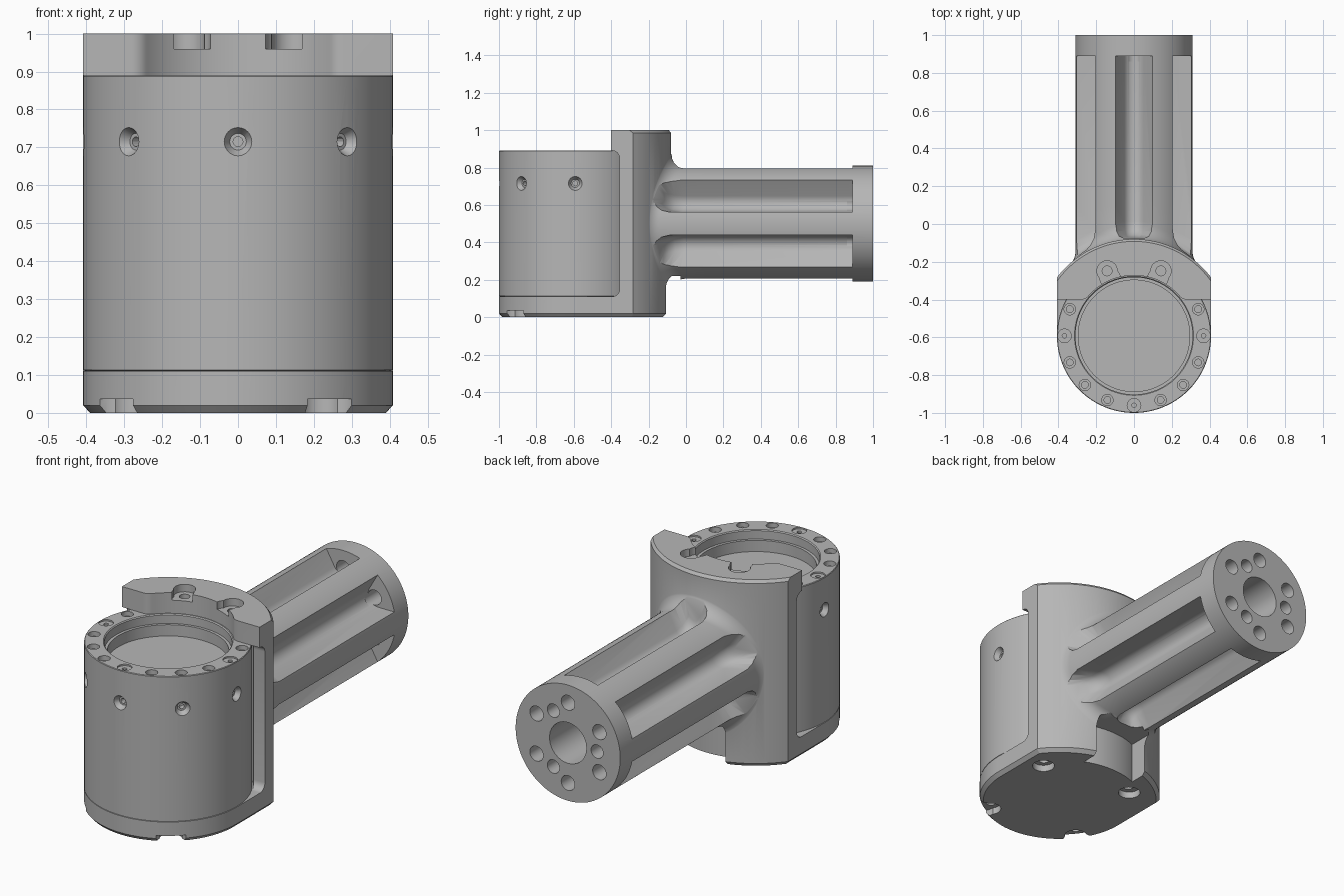
import bpy, bmesh, math
from mathutils import Vector, Matrix

cube = bpy.data.objects.get("Cube")
if cube:
    bpy.data.objects.remove(cube)

AX = -0.592            # depth position of the motor axis
R_CAN, R_BACK, R_ARM, FIL = 0.408, 0.512, 0.31, 0.09

mat = bpy.data.materials.new("machined_grey")
mat.use_nodes = True
grey = (0.47, 0.47, 0.47, 1)
mat.diffuse_color = grey
mat.node_tree.nodes["Principled BSDF"].inputs["Base Color"].default_value = grey


def finish(name, bm):
    bmesh.ops.recalc_face_normals(bm, faces=bm.faces)
    me = bpy.data.meshes.new(name)
    bm.to_mesh(me)
    bm.free()
    me.materials.append(mat)
    ob = bpy.data.objects.new(name, me)
    bpy.context.collection.objects.link(ob)
    return ob


def loft(name, rings):
    """Closed solid through matching rings of points."""
    bm = bmesh.new()
    rows = [[bm.verts.new(p) for p in ring] for ring in rings]
    n = len(rows[0])
    for a, b in zip(rows, rows[1:]):
        for i in range(n):
            j = (i + 1) % n
            bm.faces.new((a[i], a[j], b[j], b[i]))
    bm.faces.new(rows[0])
    bm.faces.new(rows[-1])
    return finish(name, bm)


def cyl(p0, p1, r0, r1=None, n=24):
    p0, p1 = Vector(p0), Vector(p1)
    d = p1 - p0
    bm = bmesh.new()
    m = Matrix.Translation((p0 + p1) / 2) @ d.to_track_quat('Z', 'Y').to_matrix().to_4x4()
    bmesh.ops.create_cone(bm, cap_ends=True, segments=n, radius1=r0,
                          radius2=r0 if r1 is None else r1, depth=d.length, matrix=m)
    return finish("cutter", bm)


def box(lo, hi, round_y=0):
    """Box; round_y rounds its two back edges that run along x."""
    lo, hi = Vector(lo), Vector(hi)
    bm = bmesh.new()
    bmesh.ops.create_cube(bm, size=1, matrix=Matrix.Translation((lo + hi) / 2)
                          @ Matrix.Diagonal((*(hi - lo), 1)))
    if round_y:
        edges = [e for e in bm.edges if all(abs(v.co.y - hi.y) < 1e-4 for v in e.verts)
                 and abs(e.verts[0].co.z - e.verts[1].co.z) < 1e-4]
        bmesh.ops.bevel(bm, geom=edges, offset=round_y, segments=6,
                        profile=0.5, affect='EDGES')
    return finish("cutter", bm)


def combine(target, parts, op='DIFFERENCE'):
    for p in parts:
        mod = target.modifiers.new("cut", 'BOOLEAN')
        mod.operation, mod.solver, mod.object = op, 'EXACT', p
    dg = bpy.context.evaluated_depsgraph_get()
    me = bpy.data.meshes.new_from_object(target.evaluated_get(dg))
    target.modifiers.clear()
    target.data = me
    for p in parts:
        bpy.data.objects.remove(p)


def smooth(ob):
    bpy.ops.object.select_all(action='DESELECT')
    ob.select_set(True)
    bpy.context.view_layer.objects.active = ob
    bpy.ops.object.shade_smooth_by_angle(angle=math.radians(28))


def polar(r, deg, z):
    a = math.radians(deg)
    return (r * math.cos(a), AX + r * math.sin(a), z)


def wall(x):
    """Depth of the curved back face, levelled off near the sides."""
    return AX + math.sqrt(R_BACK ** 2 - min(abs(x), 0.36) ** 2)


# Bracket body: round front, straight sides, larger arc at the back
def outline(front_inset, back_inset, z):
    rf, rb = R_CAN - front_inset, R_BACK - back_inset
    a0 = math.degrees(math.acos(rf / rb))
    front = [polar(rf, 180 + 180 * i / 64, z) for i in range(65)]
    back = [polar(rb, a0 + (180 - 2 * a0) * i / 40, z) for i in range(41)]
    return front + back


bracket = loft("bracket_with_arm", [outline(0.018, 0.018, 0), outline(0, 0, 0.02),
                                    outline(0, 0, 0.985), outline(0, 0.012, 1)])


# Arm: round bar with a rolled fillet where it meets the curved back wall
def flare_point(c, t):
    """Radius and depth on the fillet: t = 0 on the bar, 1 on the wall."""
    lean = math.asin((R_ARM + 0.02) * c / R_BACK * c)
    a = (math.pi / 2 - lean) * t
    y = wall(R_ARM * c) + FIL * (1 - math.sin(lean)) / math.cos(lean) - 0.004
    return R_ARM + FIL * (1 - math.cos(a)), y - FIL * math.sin(a)


def arm_ring(radius_and_y):
    pts = []
    for i in range(96):
        a = 2 * math.pi * i / 96
        r, y = radius_and_y(abs(math.cos(a)))
        pts.append((r * math.cos(a), y, 0.5 + r * math.sin(a)))
    return pts


def root_point(c):
    r, y = flare_point(c, 1)
    return r, y - 0.03


rings = [arm_ring(lambda c: (0.3, -0.5)), arm_ring(root_point)]
rings += [arm_ring(lambda c: flare_point(c, 1 - k / 8)) for k in range(9)]
rings += [arm_ring(lambda c: (R_ARM, y)) for y in (0.1, 0.89, 1.0)]
combine(bracket, [loft("arm", rings)], 'UNION')

# Open top: straight lip edge rounding into a circle about the axis
lip_y, lip_r, soft = -0.4, 0.32, 0.05
cy = lip_y + soft - AX
cx = math.sqrt((lip_r + soft) ** 2 - cy * cy)
beta = math.atan2(cy, cx)
half = [(1, -2), (1, lip_y)]
for i in range(9):
    a = -math.pi / 2 - (math.pi / 2 - beta) * i / 8
    half.append((cx + soft * math.cos(a), AX + cy + soft * math.sin(a)))
for i in range(1, 25):
    a = beta + (math.pi / 2 - beta) * i / 25
    half.append((lip_r * math.cos(a), AX + lip_r * math.sin(a)))
opening = half + [(-x, y) for x, y in reversed(half)]

# Pocket for the motor and the port in the lower back
port = box((-0.16, -0.25, -0.1), (0.16, -0.03, 0.22))
combine(port, [cyl((0, AX, -0.2), (0, AX, 0.3), 0.418, n=96)])
cuts = [box((-1, -2, 0.11), (1, -0.355, 0.89), 0.04),
        cyl((0, AX, 0.11), (0, AX, 0.89), 0.414, n=96),
        loft("opening", [[(x, y, z) for x, y in opening] for z in (0.88, 1.2)]),
        port]

# Six rounded V grooves along the arm, fading out against the wall
arc = [(0.058 * math.cos(t), 0.238 + 0.058 * math.sin(t))
       for t in (math.radians(-30 - 12 * i) for i in range(11))]
groove = [(0.1, 0.45), (0.1, 0.295)] + arc + [(-0.1, 0.295), (-0.1, 0.45)]


def groove_ring(deg, su, dv, off, end=None):
    c, s = math.cos(math.radians(deg)), math.sin(math.radians(deg))
    pts = []
    for u, v in groove:
        x = (v + dv) * c - u * su * s
        y = wall(x) + off if end is None else end
        pts.append((x, y, 0.5 + (v + dv) * s + u * su * c))
    return pts


for k in range(6):
    deg = 30 + 60 * k
    cuts.append(loft("groove", [groove_ring(deg, 0.66, 0.065, 0.01),
                                groove_ring(deg, 0.82, 0.035, 0.022),
                                groove_ring(deg, 0.94, 0.012, 0.048),
                                groove_ring(deg, 1, 0, 0.095),
                                groove_ring(deg, 1, 0, 0, 0.89)]))


# End flange: centre bore, six through holes, three pin holes
def arm_hole(r, rad, deg, depth):
    a = math.radians(deg)
    x, z = rad * math.cos(a), 0.5 + rad * math.sin(a)
    return cyl((x, 1 - depth, z), (x, 1.05, z), r)


cuts.append(arm_hole(0.11, 0, 0, 0.95))
cuts += [arm_hole(0.04, 0.215, 30 + 60 * k, 0.14) for k in range(6)]
cuts += [arm_hole(0.036, 0.173, deg, 0.1) for deg in (60, 180, 300)]

# Screw seats on the top lip, open towards the motor
for deg in (67.5, 112.5):
    cuts += [cyl(polar(r, deg, 0.96), polar(r, deg, 1.1), 0.054) for r in (0.372, 0.33)]
    cuts.append(cyl(polar(0.372, deg, 0.92), polar(0.372, deg, 1.1), 0.026))

# Four screw seats under the base; the front two break through the rim
for k in range(4):
    deg = -53 + 90 * k
    cuts += [cyl(polar(0.365, deg, -0.1), polar(0.365, deg, 0.036), 0.056),
             cyl(polar(0.36, deg, -0.1), polar(0.36, deg, 0.07), 0.026)]
    if k in (0, 3):
        cuts.append(cyl(polar(0.41, deg, -0.1), polar(0.41, deg, 0.036), 0.073))
combine(bracket, cuts)
smooth(bracket)

# Motor can: turned profile with a stepped recess on top
profile = [(0.401, 0.11), (R_CAN, 0.113), (R_CAN, 0.887), (0.405, 0.89),
           (0.315, 0.89), (0.31, 0.885), (0.31, 0.84), (0.295, 0.84), (0.295, 0.78)]
can = loft("motor_can", [[polar(r, 360 * i / 96, z) for i in range(96)]
                         for r, z in profile])

# Cable socket facing the port, rim screw holes, countersunk side holes
holes = [box((-0.13, -0.27, 0.125), (0.13, -0.1, 0.205))]
for k in range(-9, 2):
    deg = 22.5 * k
    wide, deep = (0.036, 0.008) if k % 4 == 0 else (0.03, 0.025)
    inner = 0.012 if k % 4 == 0 else 0.018
    holes += [cyl(polar(0.368, deg, 0.89 - deep), polar(0.368, deg, 1), wide),
              cyl(polar(0.368, deg, 0.84), polar(0.368, deg, 1), inner, n=12)]
for k in range(5):
    deg = -45 * k
    holes += [cyl(polar(0.381, deg, 0.715), polar(0.423, deg, 0.715), 0.022, 0.046),
              cyl(polar(0.35, deg, 0.715), polar(0.41, deg, 0.715), 0.013, n=12)]
combine(can, holes)
smooth(can)
